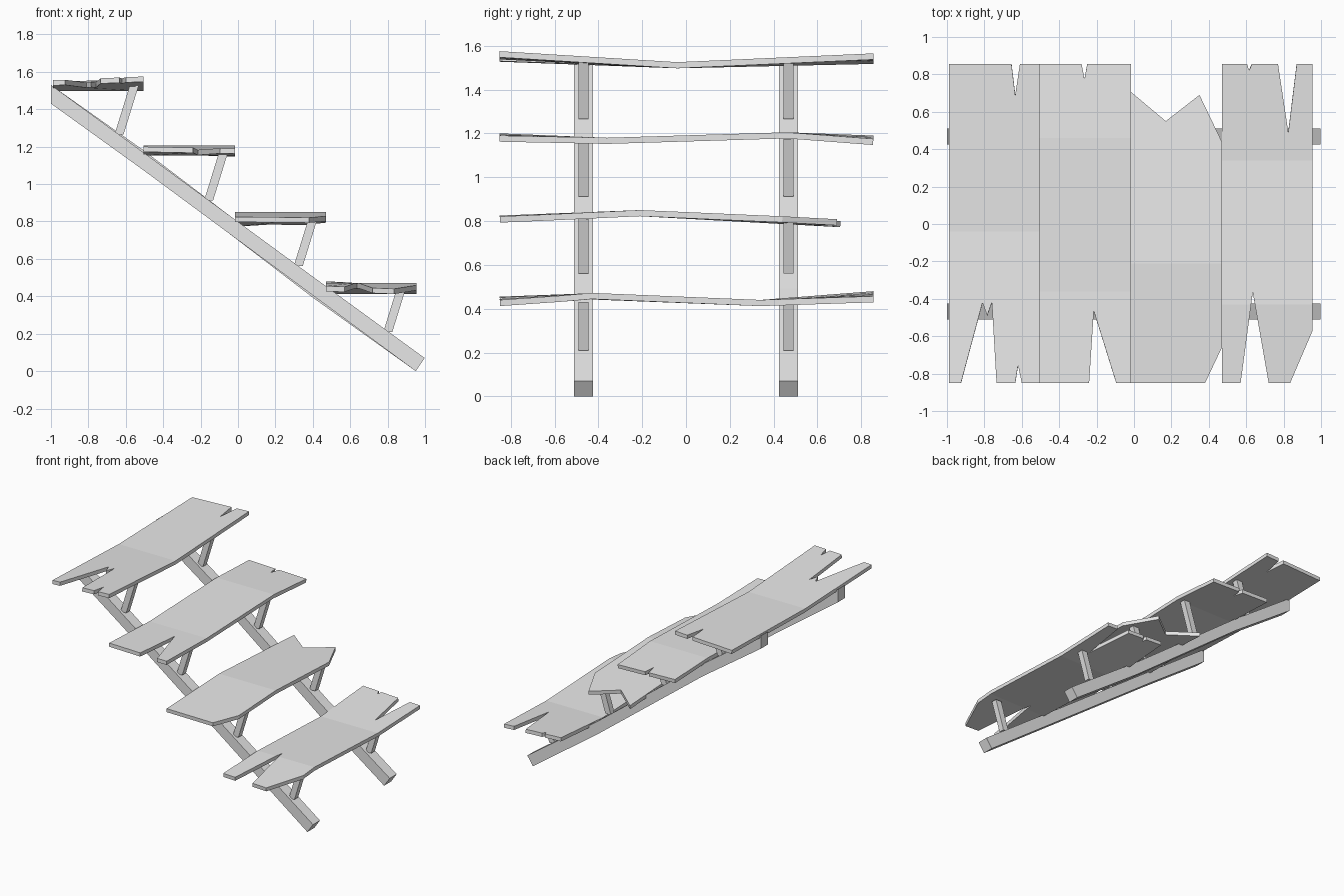
import bpy
import bmesh

if "Cube" in bpy.data.objects:
    bpy.data.objects.remove(bpy.data.objects["Cube"], do_unlink=True)

# Single weathered grey for every part
GREY = (0.8, 0.8, 0.8, 1.0)
wood = bpy.data.materials.new("weathered_grey")
wood.use_nodes = True
wood.diffuse_color = GREY
wood.node_tree.nodes["Principled BSDF"].inputs["Base Color"].default_value = GREY


def finish(bm, name):
    mesh = bpy.data.meshes.new(name)
    bm.to_mesh(mesh)
    bm.free()
    mesh.materials.append(wood)
    obj = bpy.data.objects.new(name, mesh)
    bpy.context.collection.objects.link(obj)
    return obj


def prism(name, profile, y_centre, width):
    """Side profile in x, z swept along y."""
    bm = bmesh.new()
    rings = [[bm.verts.new((x, y_centre + side * width / 2, z)) for x, z in profile]
             for side in (-1, 1)]
    for ring in rings:
        bm.faces.new(ring)
    count = len(profile)
    for i in range(count):
        j = (i + 1) % count
        bm.faces.new((rings[0][i], rings[0][j], rings[1][j], rings[1][i]))
    bmesh.ops.recalc_face_normals(bm, faces=bm.faces[:])
    return finish(bm, name)


def plank(name, outline, bends):
    """Broken board: flat outline folded at the bend lines (y, left z, right z)."""
    bm = bmesh.new()
    face = bm.faces.new([bm.verts.new((x, y, 0)) for x, y in outline])
    face.normal_update()
    if face.normal.z < 0:
        face.normal_flip()
    for y, _, _ in bends[1:-1]:
        geom = bm.verts[:] + bm.edges[:] + bm.faces[:]
        bmesh.ops.bisect_plane(bm, geom=geom, plane_co=(0, y, 0), plane_no=(0, 1, 0))
    low = min(x for x, _ in outline)
    span = max(x for x, _ in outline) - low
    for v in bm.verts:
        across = (v.co.x - low) / span
        for start, end in zip(bends, bends[1:]):
            if v.co.y <= end[0] + 1e-4 or end is bends[-1]:
                along = (v.co.y - start[0]) / (end[0] - start[0])
                za = start[1] + (start[2] - start[1]) * across
                zb = end[1] + (end[2] - end[1]) * across
                v.co.z = za + (zb - za) * along
                break
    obj = finish(bm, name)
    solid = obj.modifiers.new("thickness", "SOLIDIFY")
    solid.thickness = 0.028
    solid.offset = -1
    return obj


FRONT, BACK = -0.85, 0.855

# Top plank
plank("plank_top", [
    (-.99, FRONT), (-.925, FRONT), (-.81, -.42), (-.785, -.49), (-.76, -.42),
    (-.735, FRONT), (-.635, FRONT), (-.62, -.755), (-.6, FRONT), (-.505, FRONT),
    (-.505, BACK), (-.61, BACK), (-.635, .69), (-.655, BACK), (-.99, BACK)],
    [(FRONT, 1.555, 1.575), (-.04, 1.525, 1.525), (BACK, 1.545, 1.565)])

# Upper middle plank
plank("plank_upper_middle", [
    (-.505, FRONT), (-.24, FRONT), (-.215, -.465), (-.095, FRONT), (-.015, FRONT),
    (-.015, BACK), (-.25, BACK), (-.265, .775), (-.28, BACK), (-.505, BACK)],
    [(FRONT, 1.2, 1.19), (-.36, 1.18, 1.18), (.46, 1.205, 1.205), (BACK, 1.19, 1.175)])

# Lower middle plank
plank("plank_lower_middle", [
    (-.015, FRONT), (.38, FRONT), (.47, -.66), (.47, .44), (.35, .69),
    (.17, .55), (-.015, .705)],
    [(FRONT, .825, .82), (-.21, .85, .85), (.705, .8, .81)])

# Bottom plank
plank("plank_bottom", [
    (.47, FRONT), (.57, FRONT), (.635, -.365), (.72, FRONT), (.835, FRONT),
    (.955, -.57), (.955, BACK), (.87, BACK), (.825, .49), (.77, BACK),
    (.63, BACK), (.615, .82), (.605, BACK), (.47, BACK)],
    [(FRONT, .455, .435), (-.43, .47, .472), (.34, .44, .44), (BACK, .48, .457)])

# Two sloping stringers, the back one slightly warped, each with four leaning legs
LEG_TOPS = (1.53, 1.175, 0.81, 0.43)
LEAN = 0.31
for side, y, warp in (("front", -.468, 0), ("back", .468, .012)):
    prism("stringer_" + side, [
        (-1, 1.43), (-.5, 1.07 + warp), (.4, .405 - warp), (.95, 0),
        (.998, .07), (.4, .505 - warp), (-.5, 1.165 + warp), (-1, 1.53)], y, .085)
    for step, top in enumerate(LEG_TOPS):
        x = -.612 + .479 * step
        z = 1.265 - .352 * step
        shift = (top - z) * LEAN
        prism(f"leg_{side}_{step + 1}", [
            (x - .048, z), (x, z), (x + shift, top), (x + shift - .048, top)], y, .044)
